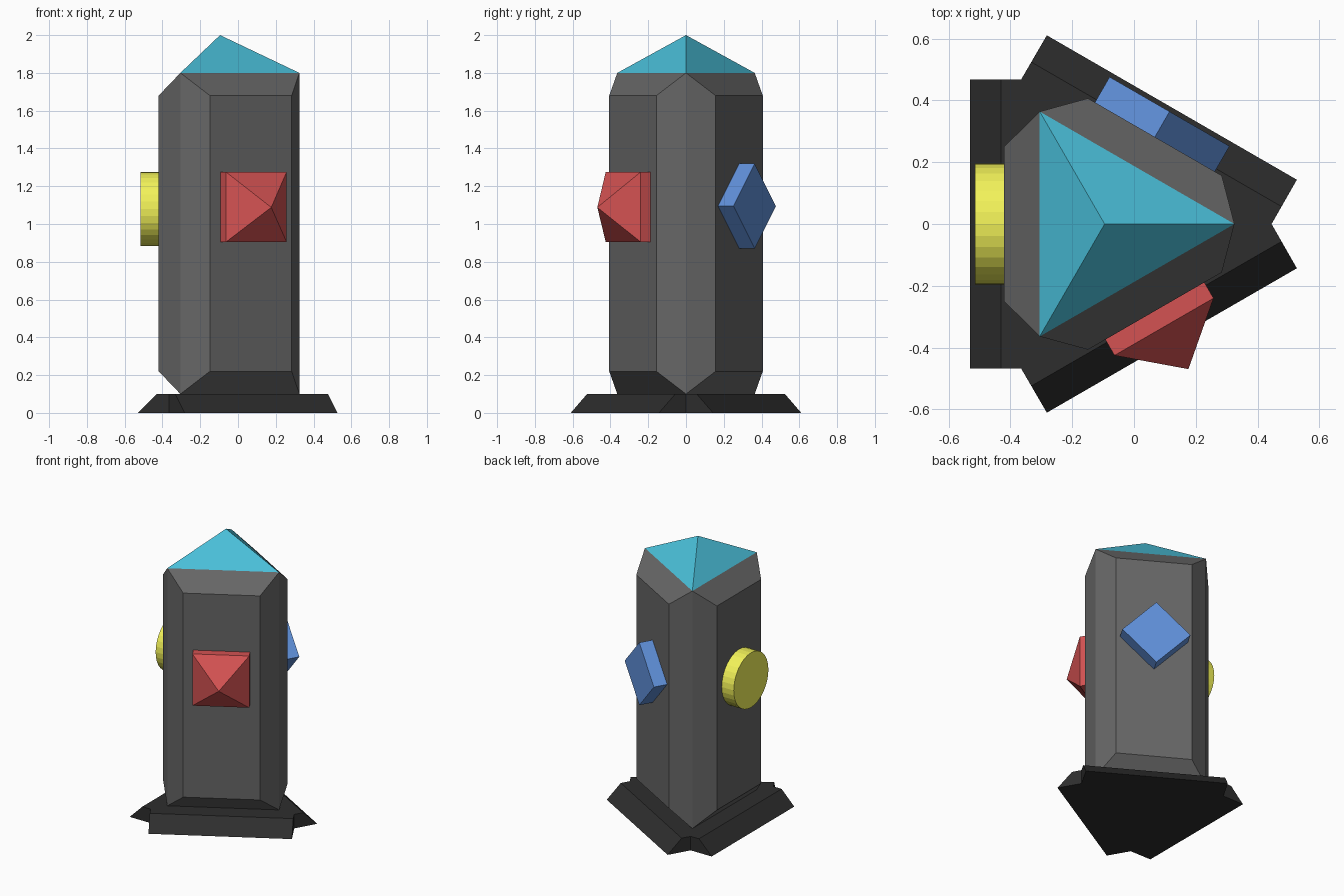
import bpy, bmesh
from math import sin, cos, pi, radians
from mathutils import Vector

if "Cube" in bpy.data.objects:
    bpy.data.objects.remove(bpy.data.objects["Cube"])

CX = -0.095               # x of the pillar's three-fold axis
SIDES = (180, -60, 60)    # directions of the three broad sides


def at(angle, d, t, z):
    """Point d out from the axis and t sideways, facing a direction."""
    a = radians(angle)
    return Vector((CX + d * cos(a) - t * sin(a), d * sin(a) + t * cos(a), z))


def finish(name, bm, colour):
    bmesh.ops.remove_doubles(bm, verts=bm.verts, dist=1e-5)
    bmesh.ops.recalc_face_normals(bm, faces=bm.faces)
    me = bpy.data.meshes.new(name)
    bm.to_mesh(me)
    bm.free()
    ob = bpy.data.objects.new(name, me)
    bpy.context.collection.objects.link(ob)
    mat = bpy.data.materials.new(name + "_colour")
    mat.diffuse_color = (*colour, 1)
    mat.use_nodes = True
    mat.node_tree.nodes["Principled BSDF"].inputs["Base Color"].default_value = mat.diffuse_color
    me.materials.append(mat)


def loft(name, rings, colour, tip=None):
    """Skin matching rings, ending in a flat cap or a pointed tip."""
    bm = bmesh.new()
    rows = [[bm.verts.new(p) for p in r] for r in rings]
    n = len(rows[0])
    for a, b in zip(rows, rows[1:]):
        for i in range(n):
            j = (i + 1) % n
            bm.faces.new((a[i], a[j], b[j], b[i]))
    bm.faces.new(rows[0])
    if tip is None:
        bm.faces.new(rows[-1])
    else:
        v = bm.verts.new(tip)
        for i in range(n):
            bm.faces.new((rows[-1][i], rows[-1][(i + 1) % n], v))
    finish(name, bm, colour)


def badge_ring(angle, d, z, n, r, phase):
    """Regular polygon parallel to one broad side."""
    return [at(angle, d, r * cos(phase + 2 * pi * i / n),
               z + r * sin(phase + 2 * pi * i / n)) for i in range(n)]


# base: three sloped feet joined in one notched outline
def base_ring(d, z):
    pts = []
    for a in (60, 180, 300):
        pts += [at(a, d, -0.467, z), at(a, d, 0.467, z), at(a + 60, 0.54, 0, z)]
    return pts

loft("base", [base_ring(0.435, 0), base_ring(0.335, 0.1)], (0.027, 0.027, 0.027))

# pillar: triangular ends, bulging chamfered sides and folded corners
bm = bmesh.new()
def face(*pts):
    bm.faces.new([bm.verts.new(p) for p in pts])

for a in SIDES:
    lo, hi = 0.22, 1.68
    face(*(at(a, 0.325, t, z) for t, z in
           ((-0.25, lo), (0.25, lo), (0.25, hi), (-0.25, hi))))
    for zm, ze in ((lo, 0.1), (hi, 1.8)):
        face(at(a, 0.325, -0.25, zm), at(a, 0.325, 0.25, zm),
             at(a + 60, 0.42, 0, ze), at(a - 60, 0.42, 0, ze))
    for s in (-1, 1):
        face(at(a, 0.325, 0.25 * s, lo), at(a, 0.325, 0.25 * s, hi),
             at(a + 60 * s, 0.42, 0, 1.8), at(a + 60 * s, 0.42, 0, 0.1))
for z in (0.1, 1.8):
    face(*(at(c, 0.42, 0, z) for c in (0, 120, 240)))
finish("pillar", bm, (0.133, 0.133, 0.133))

# roof: three-sided pyramid
loft("roof", [[at(c, 0.42, 0, 1.8) for c in (0, 120, 240)]],
     (0.068, 0.522, 0.693), tip=at(0, 0, 0, 2.0))

# round badge on the left side
loft("round_badge", [badge_ring(180, d, 1.08, 32, 0.196, 0) for d in (0.3, 0.42)],
     (0.89, 0.89, 0.10))

# square badge with a pyramid front
loft("pyramid_badge", [badge_ring(-60, d, 1.09, 4, 0.185 * 2 ** 0.5, pi / 4)
                       for d in (0.3, 0.384)],
     (0.655, 0.084, 0.084), tip=at(-60, 0.542, 0, 1.088))

# diamond badge on the back
loft("diamond_badge", [badge_ring(60, d, 1.095, 4, 0.224, 0) for d in (0.3, 0.42)],
     (0.119, 0.285, 0.711))
